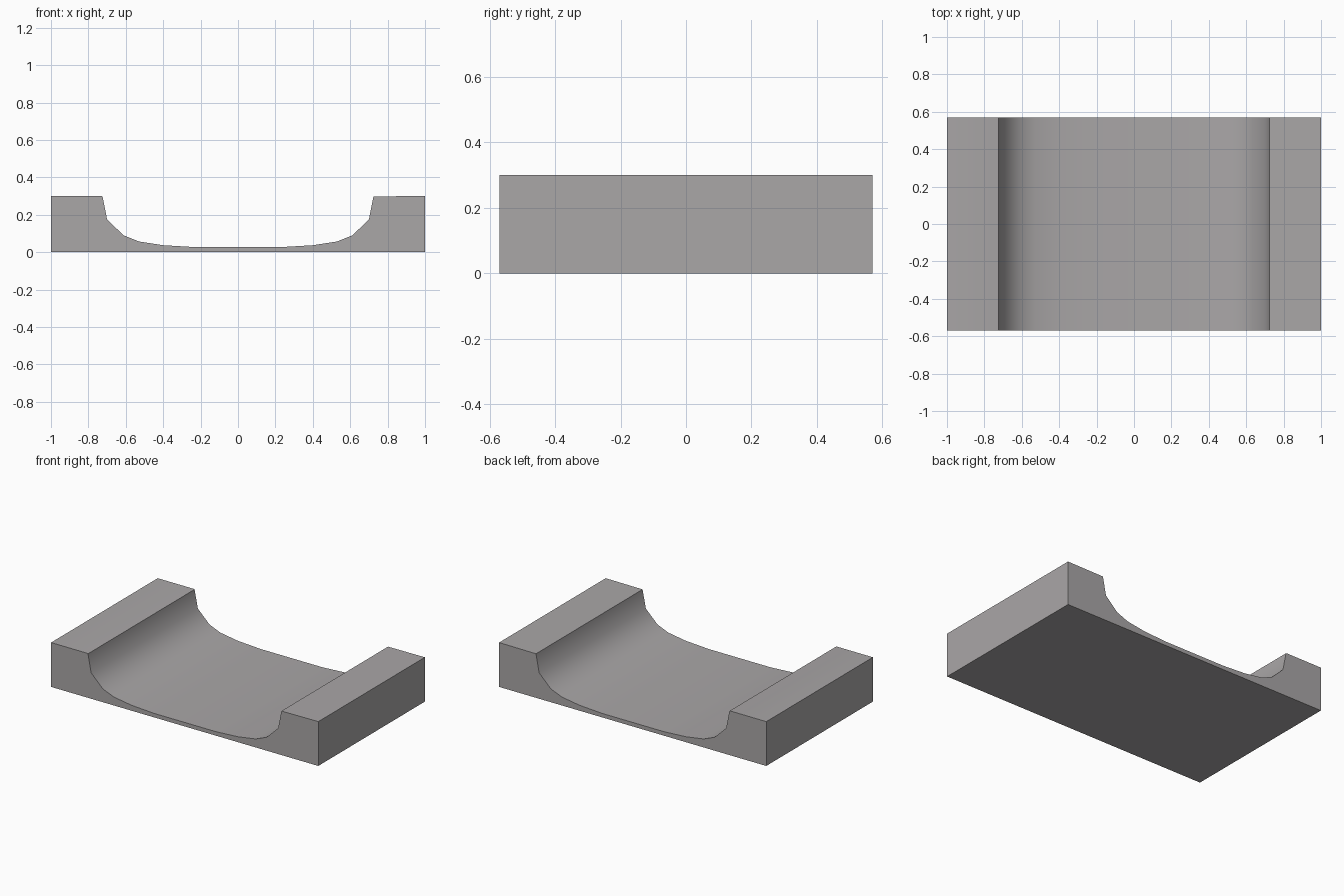
import bpy, bmesh, math

if "Cube" in bpy.data.objects:
    bpy.data.objects.remove(bpy.data.objects["Cube"])

DEPTH = 0.57  # half depth along y

# Half of the trough curve, from the rim down to the middle
half = [(0.724, 0.298), (0.70, 0.175), (0.612, 0.09), (0.53, 0.057),
        (0.40, 0.037), (0.23, 0.027)]

# Full cross-section: outer box, then the hollow from right rim to left rim
profile = [(-1, 0.30), (-1, 0), (1, 0), (1, 0.30)]
profile += half + [(-x, z) for x, z in reversed(half)]
profile += [(-0.732, 0.30)]  # slight lip on the left rim

# Extrude the cross-section along y
bm = bmesh.new()
face = bm.faces.new([bm.verts.new((x, -DEPTH, z)) for x, z in profile])
out = bmesh.ops.extrude_face_region(bm, geom=[face])
verts = [g for g in out["geom"] if isinstance(g, bmesh.types.BMVert)]
bmesh.ops.translate(bm, verts=verts, vec=(0, 2 * DEPTH, 0))
bmesh.ops.recalc_face_normals(bm, faces=bm.faces)
mesh = bpy.data.meshes.new("channel_block")
bm.to_mesh(mesh)
bm.free()

block = bpy.data.objects.new("channel_block", mesh)
bpy.context.collection.objects.link(block)

# Plain grey stone
grey = bpy.data.materials.new("warm grey")
grey.diffuse_color = (0.40, 0.385, 0.388, 1)
grey.use_nodes = True
grey.node_tree.nodes["Principled BSDF"].inputs["Base Color"].default_value = grey.diffuse_color
mesh.materials.append(grey)

# Smooth trough with sharp rims and box edges
bpy.context.view_layer.objects.active = block
block.select_set(True)
bpy.ops.object.shade_smooth_by_angle(angle=math.radians(45))
